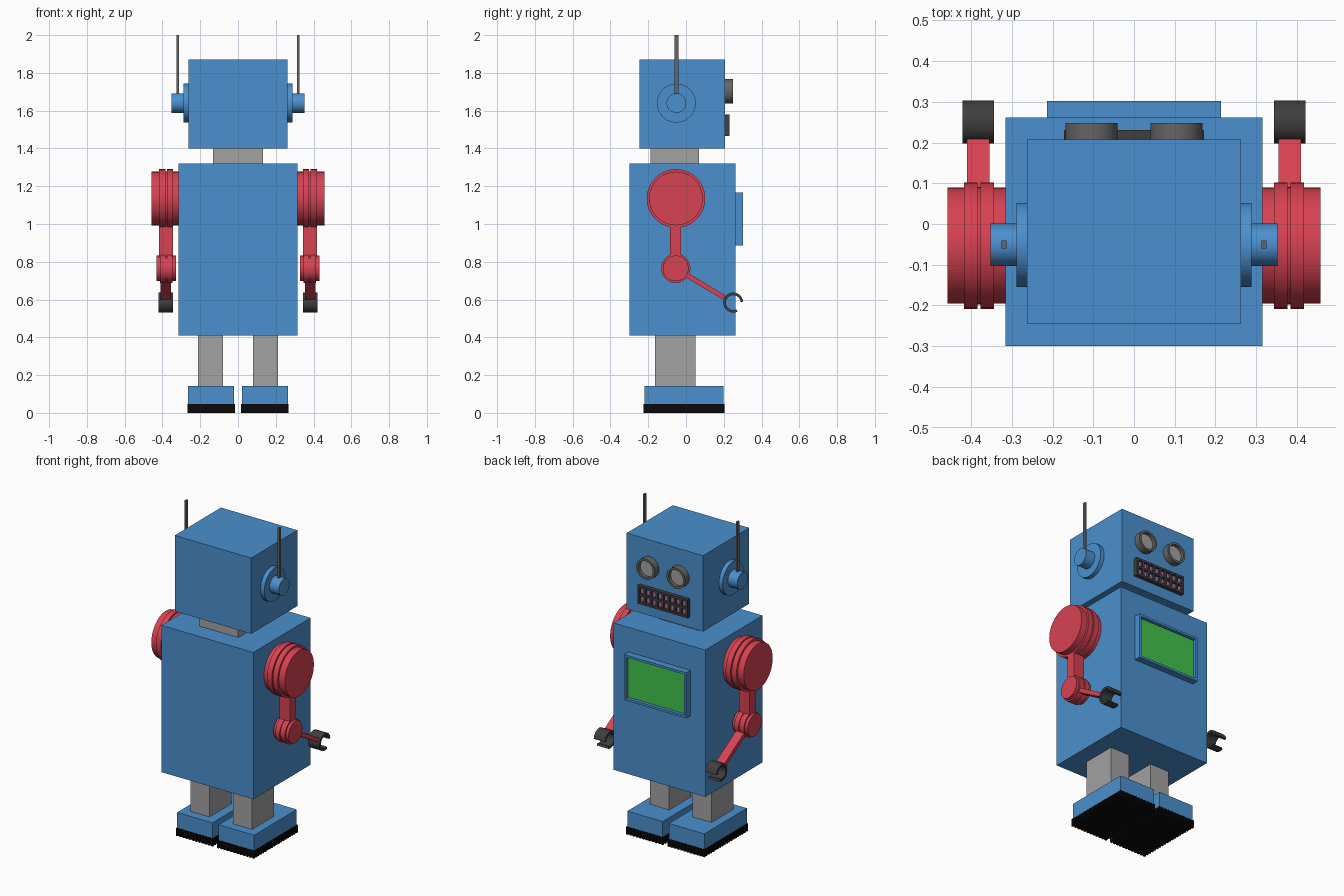
import bpy, bmesh, math
from mathutils import Matrix, Vector

if "Cube" in bpy.data.objects:
    bpy.data.objects.remove(bpy.data.objects["Cube"])


def mat(name, r, g, b):
    m = bpy.data.materials.new(name)
    m.diffuse_color = (r, g, b, 1)
    m.use_nodes = True
    m.node_tree.nodes["Principled BSDF"].inputs["Base Color"].default_value = m.diffuse_color
    return m


BLUE = mat("blue paint", 0.07, 0.28, 0.62)
RED = mat("red paint", 0.68, 0.055, 0.085)
GREY = mat("light grey", 0.36, 0.36, 0.36)
METAL = mat("dark metal", 0.13, 0.13, 0.13)
DARK = mat("charcoal", 0.05, 0.05, 0.05)
BLACK = mat("black rubber", 0.003, 0.003, 0.003)
GREEN = mat("green screen", 0.055, 0.55, 0.07)
PINK = mat("pink grille", 0.5, 0.17, 0.46)


def finish(name, bm, *mats, smooth=False):
    bmesh.ops.recalc_face_normals(bm, faces=bm.faces)
    me = bpy.data.meshes.new(name)
    bm.to_mesh(me)
    bm.free()
    for m in mats:
        me.materials.append(m)
    ob = bpy.data.objects.new(name, me)
    bpy.context.collection.objects.link(ob)
    if smooth:
        bpy.ops.object.select_all(action='DESELECT')
        ob.select_set(True)
        bpy.context.view_layer.objects.active = ob
        bpy.ops.object.shade_smooth_by_angle(angle=math.radians(35))
    return ob


def add_box(bm, x, y, z):
    """Box between the (min, max) pairs x, y and z."""
    c = Vector([(a + b) / 2 for a, b in (x, y, z)])
    s = [abs(b - a) for a, b in (x, y, z)]
    bmesh.ops.create_cube(bm, size=1, matrix=Matrix.Translation(c) @ Matrix.Diagonal((*s, 1)))


def box(name, x, y, z, m):
    bm = bmesh.new()
    add_box(bm, x, y, z)
    return finish(name, bm, m)


def lathe(name, profile, centre, axis, m, n=40):
    """Revolve (distance, radius) points about an axis direction."""
    bm = bmesh.new()
    q = Vector(axis).to_track_quat('Z', 'Y')
    rings = []
    for d, r in profile:
        rings.append([bm.verts.new(Vector(centre) + q @ Vector(
            (r * math.cos(i * math.tau / n), r * math.sin(i * math.tau / n), d))) for i in range(n)])
    for a, b in zip(rings, rings[1:]):
        for i in range(n):
            j = (i + 1) % n
            bm.faces.new((a[i], a[j], b[j], b[i]))
    bm.faces.new(rings[0])
    bm.faces.new(rings[-1])
    return finish(name, bm, m, smooth=True)


def prism(name, pts, offset, m, smooth=False):
    """Extrude a closed outline of 3D points by an offset."""
    bm = bmesh.new()
    f = bm.faces.new([bm.verts.new(p) for p in pts])
    ext = bmesh.ops.extrude_face_region(bm, geom=[f], use_keep_orig=True)
    vs = [g for g in ext["geom"] if isinstance(g, bmesh.types.BMVert)]
    bmesh.ops.translate(bm, verts=vs, vec=offset)
    return finish(name, bm, m, smooth=smooth)


# main boxes
box("head", (-0.262, 0.262), (-0.245, 0.207), (1.40, 1.87), BLUE)
box("neck", (-0.132, 0.132), (-0.187, 0.07), (1.32, 1.40), GREY)
box("body", (-0.315, 0.315), (-0.30, 0.261), (0.41, 1.32), BLUE)

# chest screen: raised frame with a sunken green panel
bm = bmesh.new()
add_box(bm, (-0.213, 0.213), (0.261, 0.302), (0.885, 1.167))
bm.normal_update()
panel = max(bm.faces, key=lambda f: f.calc_center_median().y)
bmesh.ops.inset_region(bm, faces=[panel], thickness=0.02)
r = bmesh.ops.extrude_discrete_faces(bm, faces=[panel])
bmesh.ops.delete(bm, geom=[], context='FACES')
panel = r["faces"][0]
bmesh.ops.translate(bm, verts=panel.verts, vec=(0, -0.02, 0))
panel.material_index = 1
finish("chest_screen", bm, BLUE, GREEN)

# mouth: pink panel behind a dark lattice
MX, Z0, Z1, COLS, ROWS, BAR = 0.172, 1.467, 1.58, 8, 2, 0.013
box("mouth_panel", (-MX + 0.005, MX - 0.005), (0.207, 0.216), (Z0 + 0.005, Z1 - 0.005), PINK)
bm = bmesh.new()
for i in range(COLS + 1):
    x = -MX + (2 * MX - BAR) * i / COLS
    add_box(bm, (x, x + BAR), (0.207, 0.231), (Z0, Z1))
for i in range(ROWS + 1):
    z = Z0 + (Z1 - Z0 - BAR) * i / ROWS
    add_box(bm, (-MX, MX), (0.207, 0.2312), (z, z + BAR))
finish("mouth_grille", bm, DARK)


def tread_outline(x0, x1, y0, y1, z, depth=0.006, pitch=0.011):
    """Rectangle outline with square teeth."""
    corners = [Vector(c) for c in ((x0, y0, z), (x1, y0, z), (x1, y1, z), (x0, y1, z))]
    pts = []
    for k in range(4):
        a, b = corners[k], corners[(k + 1) % 4]
        along = (b - a).normalized()
        inward = Vector((-along.y, along.x, 0)) * depth
        n = 2 * int((b - a).length / pitch / 2) + 1
        step = (b - a) / n
        pts.append(a)
        for i in range(1, n):
            p, dip = a + step * i, i % 2 == 1
            pts += [p, p + inward] if dip else [p + inward, p]
    return pts


for s, side in ((-1, "left"), (1, "right")):
    def sx(a, b):
        return tuple(sorted((s * a, s * b)))

    # eye ring and lens
    lathe(side + "_eye_ring", [(0, 0.064), (0.041, 0.064), (0.041, 0.05), (0.018, 0.05)],
          (s * 0.104, 0.207, 1.703), (0, 1, 0), METAL)
    lathe(side + "_eye_lens", [(0, 0.0505), (0.02, 0.0505)],
          (s * 0.104, 0.207, 1.703), (0, 1, 0), GREY)

    # ear and antenna
    lathe(side + "_ear", [(0.26, 0.103), (0.288, 0.103), (0.288, 0.052), (0.352, 0.052)],
          (0, -0.051, 1.64), (s, 0, 0), BLUE)
    box(side + "_antenna", sx(0.313, 0.325), (-0.06, -0.041), (1.68, 2.0), METAL)

    # shoulder and elbow drums with paired ridges
    lathe(side + "_shoulder", [(0.31, 0.142), (0.343, 0.142), (0.343, 0.155), (0.377, 0.155),
                               (0.377, 0.144), (0.384, 0.144), (0.384, 0.155), (0.417, 0.155),
                               (0.417, 0.142), (0.458, 0.142)],
          (0, -0.053, 1.135), (s, 0, 0), RED)
    lathe(side + "_elbow", [(0.329, 0.068), (0.347, 0.068), (0.347, 0.077), (0.377, 0.077),
                            (0.377, 0.071), (0.384, 0.071), (0.384, 0.077), (0.414, 0.077),
                            (0.414, 0.068), (0.432, 0.068)],
          (0, -0.054, 0.765), (s, 0, 0), RED)

    # arm bars
    box(side + "_upper_arm", sx(0.345, 0.417), (-0.084, -0.027), (0.80, 1.02), RED)
    a, b = Vector((s * 0.354, -0.03, 0.75)), Vector((s * 0.354, 0.202, 0.611))
    w = Vector((0, 0.5, 0.86)) * 0.013
    prism(side + "_forearm", [a - w, b - w, b + w, a + w], (s * 0.056, 0, 0), RED)

    # open claw ring, gap pointing along the forearm
    angles = [math.radians(5 + 290 * i / 28) for i in range(29)]
    ring = [(0.053, t) for t in angles] + [(0.039, t) for t in reversed(angles)]
    prism(side + "_claw", [(s * 0.343, 0.25 + r * math.cos(t), 0.584 + r * math.sin(t))
                           for r, t in ring], (s * 0.078, 0, 0), DARK, smooth=True)

    # leg, foot and treaded sole
    box(side + "_leg", sx(0.08, 0.211), (-0.164, 0.05), (0.14, 0.41), GREY)
    box(side + "_foot", sx(0.021, 0.264), (-0.219, 0.198), (0.047, 0.143), BLUE)
    x0, x1 = sx(0.015, 0.268)
    prism(side + "_sole", tread_outline(x0, x1, -0.226, 0.203, 0), (0, 0, 0.047), BLACK)
